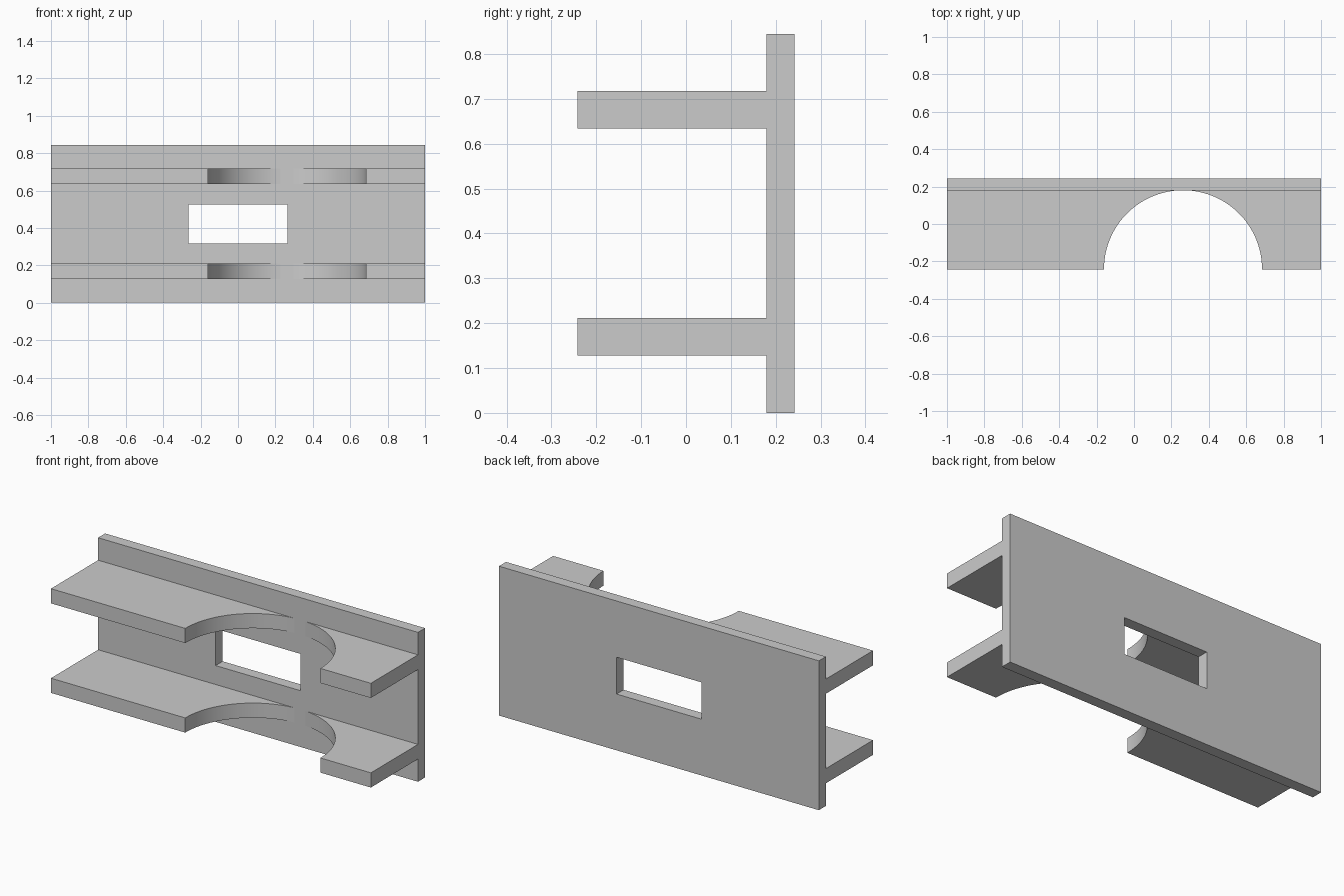
import bpy, bmesh, math

if "Cube" in bpy.data.objects:
    bpy.data.objects.remove(bpy.data.objects["Cube"])

HEIGHT = 0.844
BACK, PLATE_FRONT = 0.242, 0.179
SHELF_FRONT = -0.242
CUT_X, CUT_R = 0.262, 0.4225
SHELF_T = 0.083


def finish(name, bm):
    bmesh.ops.recalc_face_normals(bm, faces=bm.faces)
    mesh = bpy.data.meshes.new(name)
    bm.to_mesh(mesh)
    bm.free()
    obj = bpy.data.objects.new(name, mesh)
    bpy.context.collection.objects.link(obj)
    bpy.ops.object.select_all(action='DESELECT')
    obj.select_set(True)
    bpy.context.view_layer.objects.active = obj
    bpy.ops.object.shade_smooth_by_angle(angle=math.radians(30))
    return obj


def extrude(bm, faces, vec):
    ret = bmesh.ops.extrude_face_region(bm, geom=faces)
    bmesh.ops.translate(bm, vec=vec, verts=[g for g in ret["geom"]
                        if isinstance(g, bmesh.types.BMVert)])


# Back plate with a rectangular window
def rectangle(bm, half_w, z0, z1):
    return [bm.verts.new((x, PLATE_FRONT, z)) for x, z in
            ((-half_w, z0), (half_w, z0), (half_w, z1), (-half_w, z1))]


bm = bmesh.new()
outer = rectangle(bm, 1.0, 0.0, HEIGHT)
inner = rectangle(bm, 0.265, 0.318, 0.526)
ring = [bm.faces.new((outer[i], outer[(i + 1) % 4], inner[(i + 1) % 4], inner[i]))
        for i in range(4)]
extrude(bm, ring, (0, BACK - PLATE_FRONT, 0))
finish("back_plate", bm)


# Shelves, each split by a semicircular cut-out that reaches the plate
def shelf_half(name, side, z):
    top = math.asin((PLATE_FRONT - SHELF_FRONT) / CUT_R)
    steps = 32
    arc = [(CUT_X + side * CUT_R * math.cos(top * i / steps),
            SHELF_FRONT + CUT_R * math.sin(top * i / steps)) for i in range(steps + 1)]
    outline = arc + [(side, PLATE_FRONT), (side, SHELF_FRONT)]
    bm = bmesh.new()
    face = bm.faces.new([bm.verts.new((x, y, z)) for x, y in outline])
    extrude(bm, [face], (0, 0, SHELF_T))
    finish(name, bm)


for level, z in (("lower", 0.128), ("upper", 0.634)):
    for label, side in (("left", -1), ("right", 1)):
        shelf_half(f"{level}_shelf_{label}", side, z)
